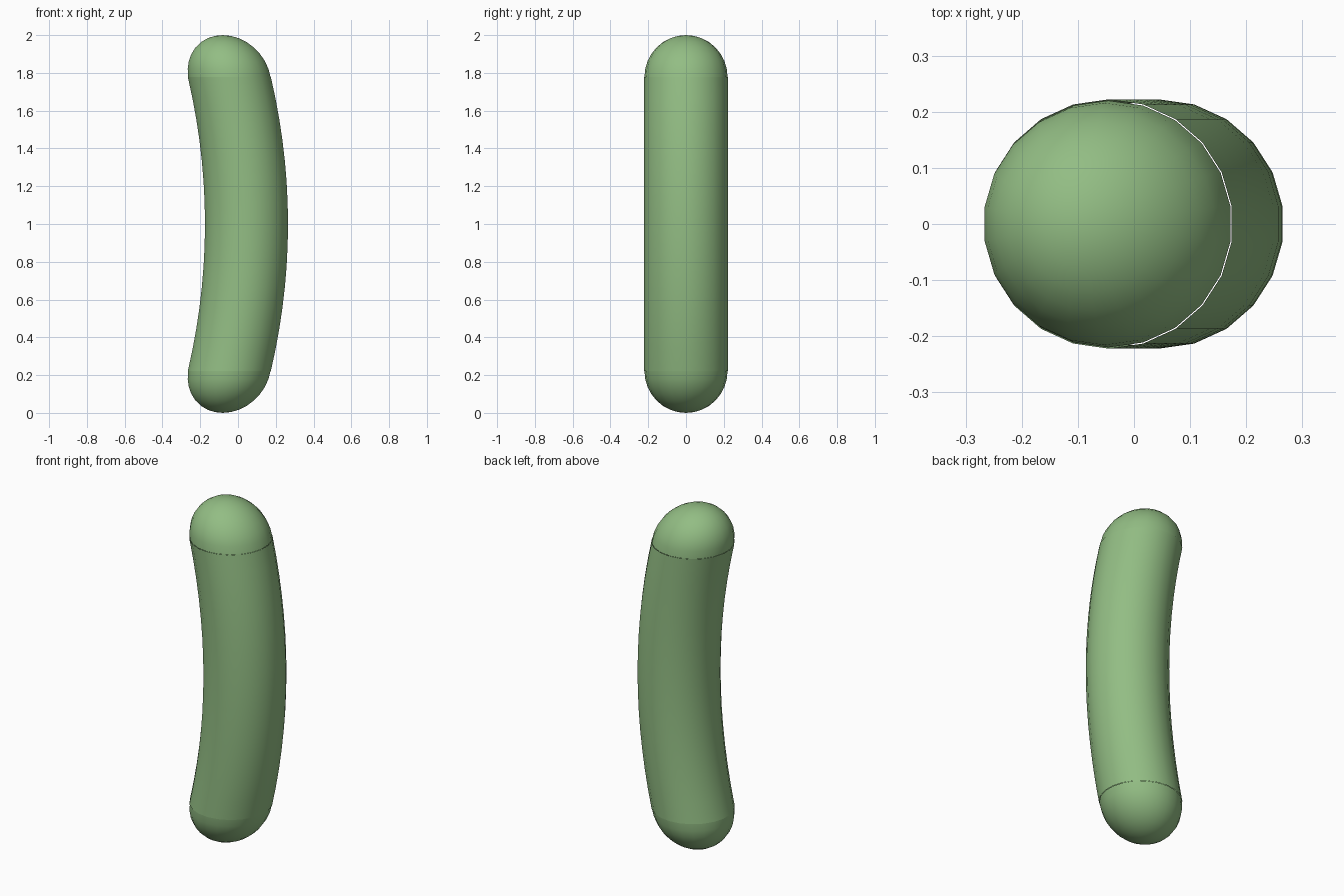
import bpy
from math import sin, cos, pi

if "Cube" in bpy.data.objects:
    bpy.data.objects.remove(bpy.data.objects["Cube"])

SIDES = 22
R = 0.222

green = bpy.data.materials.new("soft_green")
green.diffuse_color = (0.29, 0.51, 0.23, 1)
green.use_nodes = True
green.node_tree.nodes["Principled BSDF"].inputs["Base Color"].default_value = green.diffuse_color


def centre_x(z):
    """Gentle bow of the body's centre line towards +x at mid height."""
    return 0.045 - 0.15 * (z - 1) ** 2


def loft(name, rings, pole=None):
    """Skin level rings given as (x, z, radius); optionally close to a pole point."""
    verts, faces = [], []
    for x, z, r in rings:
        for i in range(SIDES):
            a = 2 * pi * (i + 0.5) / SIDES
            verts.append((x + r * cos(a), r * sin(a), z))
    for k in range(len(rings) - 1):
        for i in range(SIDES):
            j = (i + 1) % SIDES
            a, b = k * SIDES, (k + 1) * SIDES
            faces.append((a + i, a + j, b + j, b + i))
    if pole:
        last = (len(rings) - 1) * SIDES
        verts.append(pole)
        for i in range(SIDES):
            faces.append((last + i, last + (i + 1) % SIDES, len(verts) - 1))
    mesh = bpy.data.meshes.new(name)
    mesh.from_pydata(verts, [], faces)
    mesh.materials.append(green)
    obj = bpy.data.objects.new(name, mesh)
    bpy.context.collection.objects.link(obj)
    for p in mesh.polygons:
        p.use_smooth = True
    return obj


# Bowed body tube
heights = [0.222 + 1.556 * k / 14 for k in range(15)]
loft("body", [(centre_x(z), z, R) for z in heights])

# Rounded ends, leaning along the bow
z0 = 1.778
dome = []
for k in range(8):
    t = k / 8 * pi / 2
    dome.append((centre_x(z0) - 0.035 * sin(t), z0 + 0.222 * sin(t), (R - 0.002) * cos(t)))
tip_x = centre_x(z0) - 0.035
loft("top_cap", dome, (tip_x, 0, 2.0))
bottom = loft("bottom_cap", [(x, 2 - z, r) for x, z, r in dome], (tip_x, 0, 0.0))
bottom.data.flip_normals()
